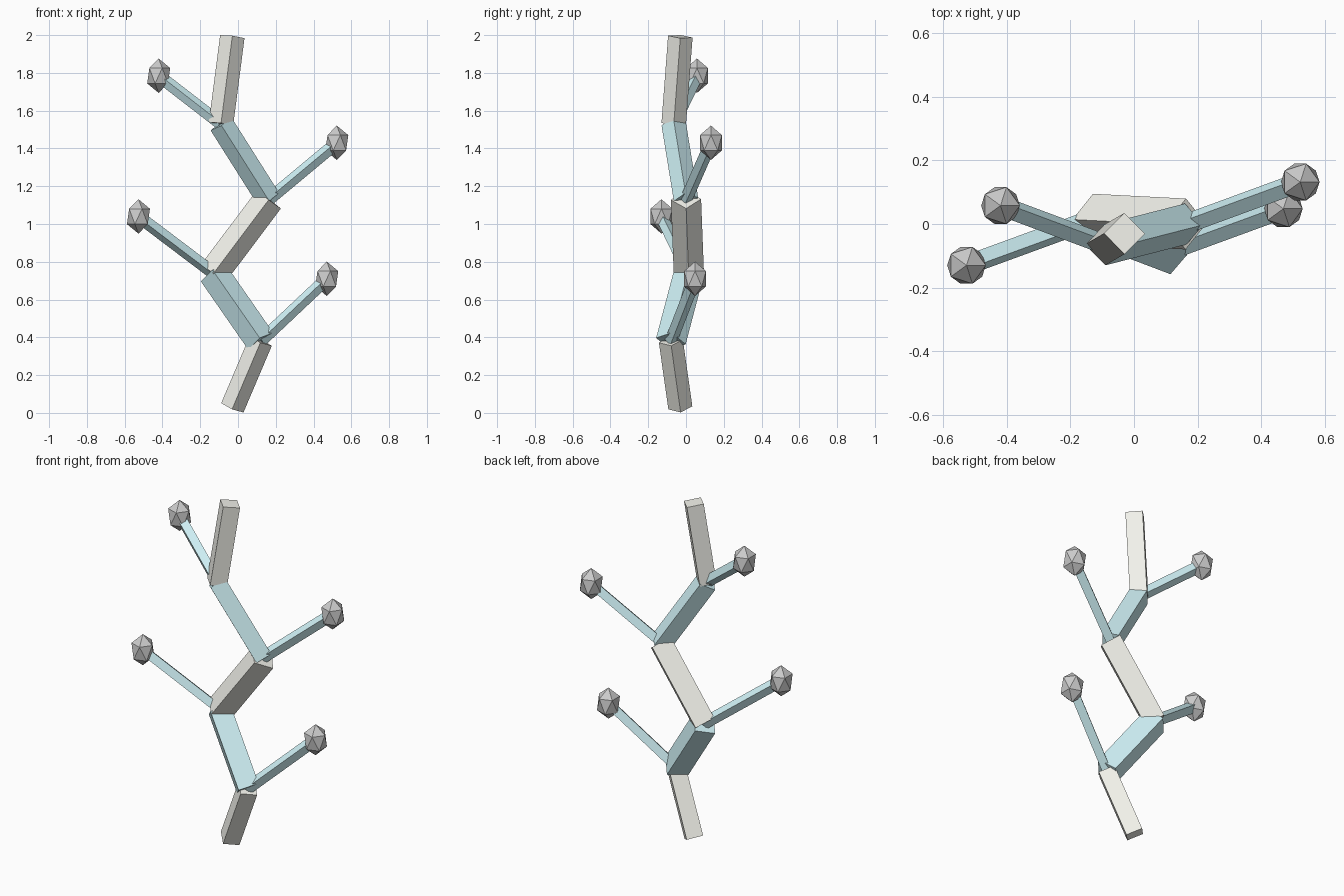
import bpy
from mathutils import Vector

if "Cube" in bpy.data.objects:
    bpy.data.objects.remove(bpy.data.objects["Cube"])


def material(name, rgb):
    m = bpy.data.materials.new(name)
    m.diffuse_color = (*rgb, 1)
    m.use_nodes = True
    m.node_tree.nodes["Principled BSDF"].inputs["Base Color"].default_value = m.diffuse_color
    return m


TEAL = material("teal", (0.62, 0.87, 0.91))
CREAM = material("cream", (0.90, 0.90, 0.84))


def square_bar(name, a, b, radius, mat):
    """Four-sided prism running from a to b."""
    a, b = Vector(a), Vector(b)
    d = b - a
    bpy.ops.mesh.primitive_cylinder_add(vertices=4, radius=radius, depth=d.length,
                                        location=(a + b) / 2)
    ob = bpy.context.object
    ob.name = name
    ob.rotation_mode = 'QUATERNION'
    ob.rotation_quaternion = Vector((0, 0, 1)).rotation_difference(d)
    ob.data.materials.append(mat)
    return ob


# Zigzag stalk: alternating cream and teal segments between the joints
joints = [(-0.03, -0.03, 0.027), (0.12, -0.08, 0.38), (-0.13, 0.015, 0.74),
          (0.163, 0.0, 1.13), (-0.09, -0.065, 1.53), (-0.03, -0.03, 1.992)]
radii = [0.064, 0.08, 0.08, 0.065, 0.065]
for i, r in enumerate(radii):
    square_bar(f"stalk_segment_{i + 1}", joints[i], joints[i + 1], r,
               TEAL if i % 2 else CREAM)

# Side twigs from each inner joint, each tipped with a faceted bud
buds = [(0.47, 0.048, 0.71), (-0.527, -0.13, 1.04),
        (0.523, 0.132, 1.43), (-0.42, 0.058, 1.785)]
for i, tip in enumerate(buds):
    square_bar(f"twig_{i + 1}", joints[i + 1], tip, 0.033, TEAL)
    bpy.ops.mesh.primitive_ico_sphere_add(subdivisions=1, radius=1, location=tip)
    bud = bpy.context.object
    bud.name = f"bud_{i + 1}"
    bud.scale = (0.068, 0.068, 0.091)
